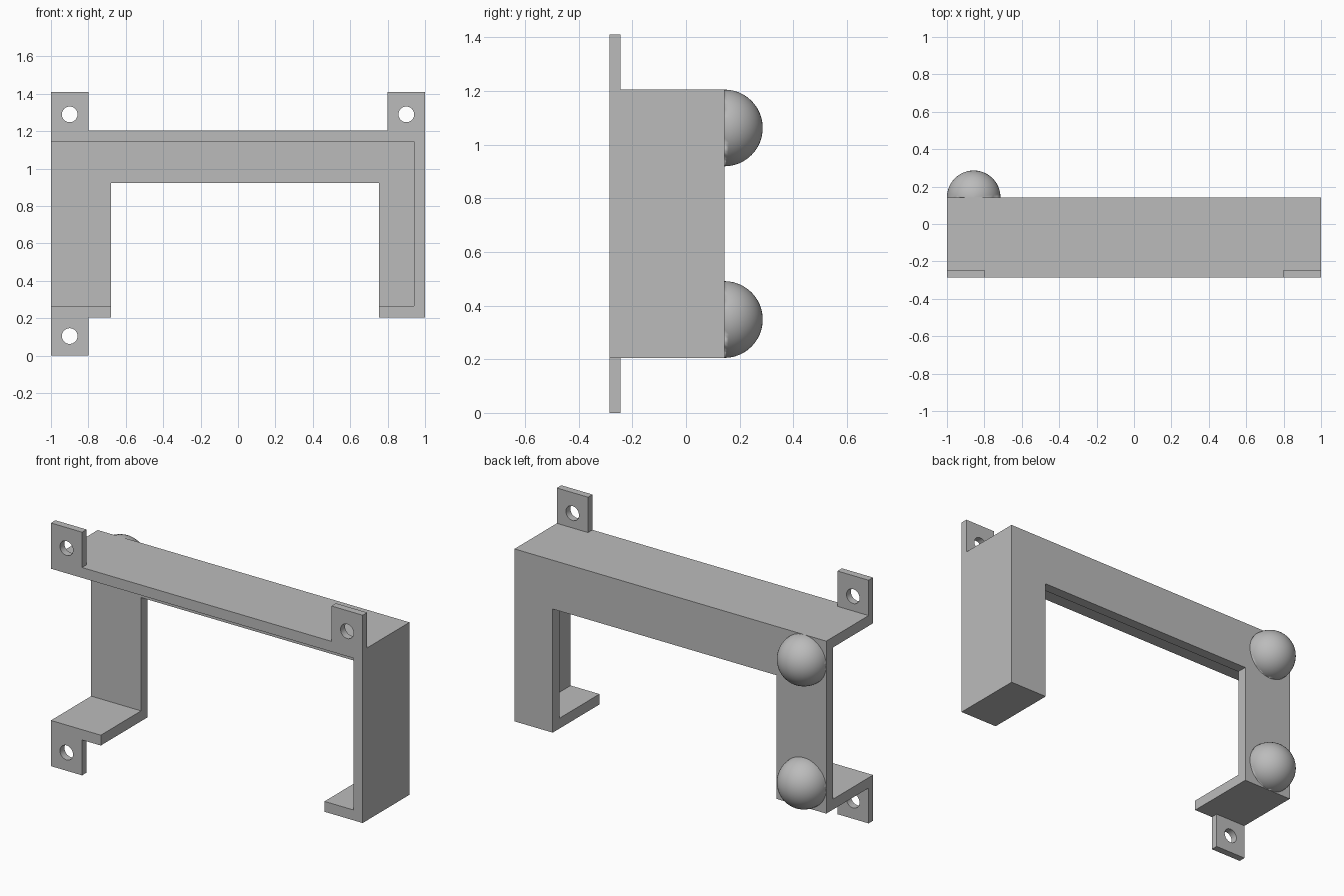
import bpy, bmesh, math
from mathutils import Matrix

if "Cube" in bpy.data.objects:
    bpy.data.objects.remove(bpy.data.objects["Cube"], do_unlink=True)

grey = bpy.data.materials.new("light_grey")
grey.use_nodes = True
COLOUR = (0.5, 0.5, 0.5, 1)
grey.diffuse_color = COLOUR
grey.node_tree.nodes["Principled BSDF"].inputs["Base Color"].default_value = COLOUR

FRONT, BACK, WALL = -0.286, 0.143, 0.06
BOTTOM, TOP = 0.205, 1.205
TAB, TAB_THICK = 0.2, 0.041


def finish(name, bm):
    mesh = bpy.data.meshes.new(name)
    bm.to_mesh(mesh)
    bm.free()
    mesh.materials.append(grey)
    obj = bpy.data.objects.new(name, mesh)
    bpy.context.collection.objects.link(obj)
    return obj


def box(name, x, y, z):
    bm = bmesh.new()
    bmesh.ops.create_cube(bm, size=1)
    for v in bm.verts:
        for i, (low, high) in enumerate((x, y, z)):
            v.co[i] = high if v.co[i] > 0 else low
    return finish(name, bm)


def combine(obj, other, operation):
    mod = obj.modifiers.new(operation.lower(), "BOOLEAN")
    mod.operation, mod.solver, mod.object = operation, "EXACT", other
    with bpy.context.temp_override(object=obj, active_object=obj, selected_objects=[obj]):
        bpy.ops.object.modifier_apply(modifier=mod.name)
    bpy.data.objects.remove(other, do_unlink=True)


# Bracket: a block hollowed from the front and open at its right side
bracket = box("bracket", (-1, 1), (FRONT, BACK), (BOTTOM, TOP))
combine(bracket, box("cavity_cutter", (-1.2, 1 - WALL), (-1, BACK - WALL),
                     (BOTTOM + WALL, TOP - WALL)), "DIFFERENCE")

# Doorway between the two legs
combine(bracket, box("doorway_cutter", (-0.68, 0.755), (-1, 1), (0, 0.922)), "DIFFERENCE")

# Mounting tabs with screw holes
for x, low, high, hole in ((-1, TOP - 0.03, 1.41, 1.29),
                           (1 - TAB, TOP - 0.03, 1.41, 1.29),
                           (-1, 0, BOTTOM + 0.03, 0.105)):
    combine(bracket, box("tab", (x, x + TAB), (FRONT, FRONT + TAB_THICK), (low, high)), "UNION")
    bm = bmesh.new()
    place = Matrix.Translation((x + TAB / 2, FRONT, hole)) @ Matrix.Rotation(math.pi / 2, 4, "X")
    bmesh.ops.create_cone(bm, cap_ends=True, segments=32, radius1=0.042, radius2=0.042,
                          depth=0.2, matrix=place)
    combine(bracket, finish("hole_cutter", bm), "DIFFERENCE")

# Round knobs on the back of the right leg
RADIUS = 0.143
for name, z in (("upper_knob", TOP - RADIUS), ("lower_knob", BOTTOM + RADIUS)):
    bm = bmesh.new()
    bmesh.ops.create_uvsphere(bm, u_segments=48, v_segments=24, radius=RADIUS,
                              matrix=Matrix.Translation((RADIUS - 1, BACK, z)))
    bmesh.ops.bisect_plane(bm, geom=bm.verts[:] + bm.edges[:] + bm.faces[:],
                           plane_co=(0, BACK, 0), plane_no=(0, 1, 0), clear_inner=True)
    for face in bm.faces:
        face.smooth = True
    finish(name, bm)

# Smooth only the hole walls, keeping the plates crisp
for obj in bpy.context.selected_objects:
    obj.select_set(False)
bracket.select_set(True)
bpy.context.view_layer.objects.active = bracket
bpy.ops.object.shade_smooth_by_angle(angle=math.radians(30))
